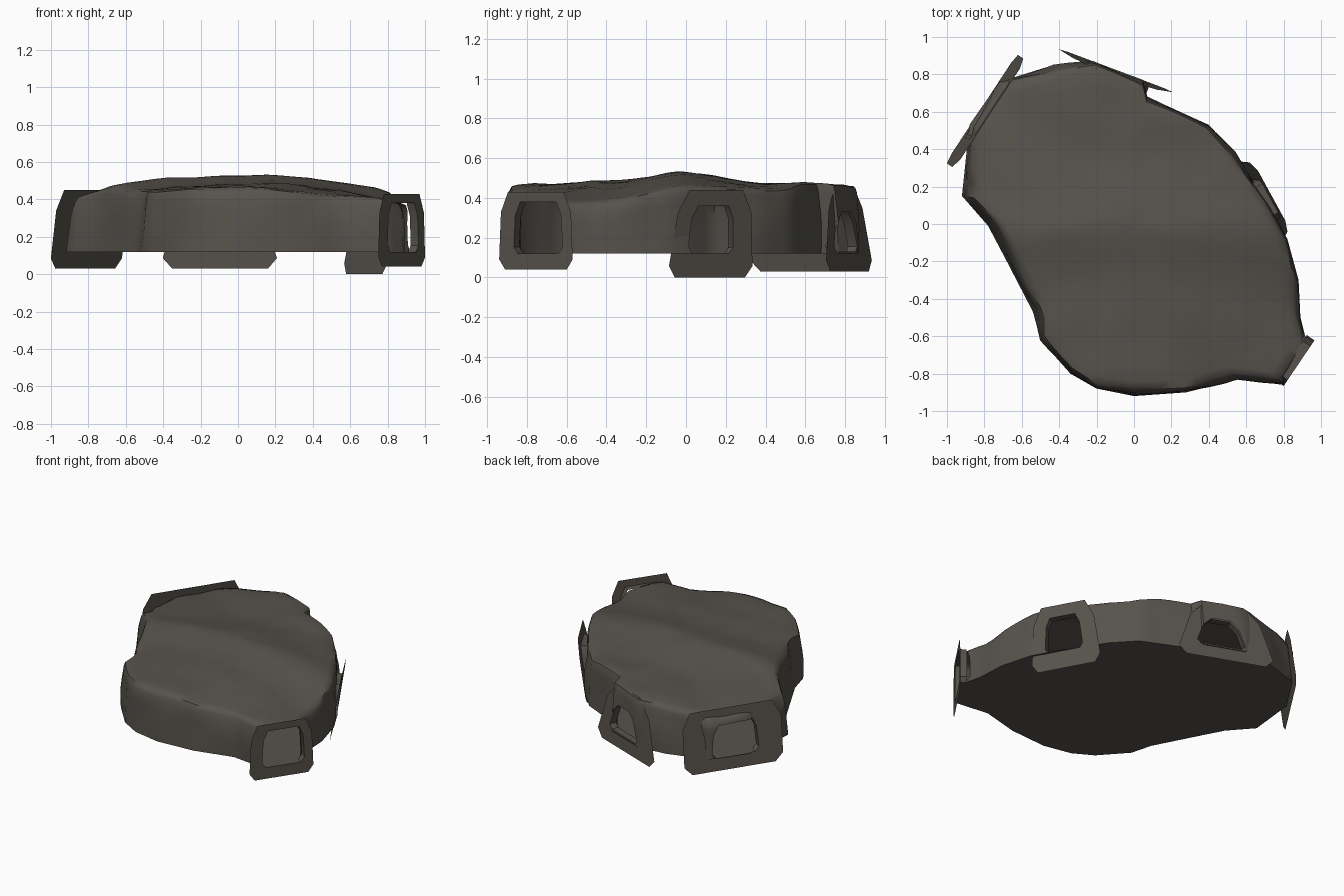
import bpy, bmesh, math
from mathutils import Vector, noise

if "Cube" in bpy.data.objects:
    bpy.data.objects.remove(bpy.data.objects["Cube"])

rock = bpy.data.materials.new("dark_rock")
rock.diffuse_color = (0.095, 0.086, 0.073, 1)
rock.use_nodes = True
rock.node_tree.nodes["Principled BSDF"].inputs["Base Color"].default_value = rock.diffuse_color
UP = Vector((0, 0, 1))
FLOOR = .12


def finish(bm, name, angle):
    me = bpy.data.meshes.new(name)
    bm.to_mesh(me)
    bm.free()
    ob = bpy.data.objects.new(name, me)
    bpy.context.collection.objects.link(ob)
    me.materials.append(rock)
    bpy.ops.object.select_all(action='DESELECT')
    ob.select_set(True)
    bpy.context.view_layer.objects.active = ob
    bpy.ops.object.shade_smooth_by_angle(angle=math.radians(angle))


def arch(u0, u1, z0, z1, taper):
    """Chamfered opening, narrower at the top."""
    c, d, t = (u1 - u0) * .08, (z1 - z0) * .13, (u1 - u0) * taper
    half = [(-c, z0), (0, z0 + d), (-t * .6, z1 - 2 * d), (-t - c, z1)]
    return [(u1 + o, z) for o, z in half] + [(u0 - o, z) for o, z in reversed(half)]


def roof(x, y):
    """Low roof with a ridge across the middle and rocky bumps."""
    bumps = noise.noise(Vector((x * 2.2, y * 3.2, 3))) * .018
    bumps += noise.noise(Vector((x * 6, y * 6, 8))) * .01
    ridge = .05 * math.exp(-((y + .03) / .22) ** 2)
    return .478 - .115 * x * x - .02 * y * y + ridge + bumps


def bridge(bm, loops):
    for l0, l1 in zip(loops, loops[1:]):
        for i in range(len(l0)):
            j = (i + 1) % len(l0)
            bm.faces.new((l0[i], l0[j], l1[j], l1[i]))


# Cavern footprint, counter-clockwise, split into short steps
OUTLINE = [(0, -.92), (.28, -.9), (.55, -.83), (.8, -.86), (.93, -.66), (.89, -.5), (.88, -.3),
           (.82, -.08), (.73, .09), (.61, .27), (.54, .38), (.4, .53), (.07, .68), (.05, .77),
           (-.22, .87), (-.43, .85), (-.72, .76), (-.88, .53), (-.92, .15), (-.78, -.01),
           (-.68, -.2), (-.54, -.47), (-.5, -.62), (-.34, -.8), (-.2, -.88)]
pts = []
for i, a in enumerate(OUTLINE):
    a, b = Vector(a), Vector(OUTLINE[(i + 1) % len(OUTLINE)])
    k = max(1, round((b - a).length / .07))
    pts += [a.lerp(b, m / k) for m in range(k)]

# Wall rings round over into the roof, then roof rings close in
rings_sf = [(.92 + .08 * max(0, math.cos(math.radians(15 * k))) ** .4,
             math.sin(math.radians(15 * k)) ** .7) for k in range(6)]
rings_sf += [(.92 * (1 - k / 10), 1) for k in range(10)]
shell = bmesh.new()
rings = []
for s, f in rings_sf:
    ring = []
    for p in pts:
        lean = .04 * f if p.x < -.5 and p.y < .3 else 0
        wobble = 0
        if f < 1:
            wobble = noise.noise(Vector((p.x * 4, p.y * 4, f * 2))) * .025 * min(1, f * 2)
        q = p * (s + wobble - lean)
        ring.append(shell.verts.new((q.x, q.y, FLOOR + (roof(q.x, q.y) - FLOOR) * f)))
    rings.append(ring)
bridge(shell, rings)
top = shell.verts.new((0, 0, roof(0, 0)))
for i in range(len(pts)):
    shell.faces.new((rings[-1][i], rings[-1][(i + 1) % len(pts)], top))

# Flat cavern floor
floor = bmesh.new()
edge = [floor.verts.new(v.co) for v in rings[0]]
low = floor.verts.new((0, 0, FLOOR))
for i in range(len(edge)):
    floor.faces.new((edge[(i + 1) % len(edge)], edge[i], low))
finish(floor, "cavern_floor", 50)
shell.normal_update()


def portal(name, a, b, lean, outer, inner):
    """Flat rim standing on the line a-b, with a doorway cut behind it."""
    A, B = Vector((*a, 0)), Vector((*b, 0))
    out = (B - A).cross(UP).normalized()

    def place(u, z):
        return A.lerp(B, u) + UP * z - out * (lean * z / .45)

    loop = [place(u, z) for u, z in arch(*inner)]
    mid = sum(loop, Vector()) / len(loop)

    # Cut the doorway out of the cavern wall
    sides = []
    for i, p in enumerate(loop):
        side = (loop[(i + 1) % len(loop)] - p).cross(out).normalized()
        sides.append((p, -side if side.dot(mid - p) > 0 else side))
    for p, side in sides:
        near = [f for f in shell.faces if (f.calc_center_median() - mid).length < .33
                and abs(f.normal.z) < .9]
        geom = near + list({e for f in near for e in f.edges}) + list({v for f in near for v in f.verts})
        bmesh.ops.bisect_plane(shell, geom=geom, plane_co=p, plane_no=side, dist=1e-5)
        shell.normal_update()
    hole = []
    for f in shell.faces:
        c = f.calc_center_median()
        if (c - mid).dot(out) > -.2 and abs(f.normal.z) < .9 \
                and all((c - p).dot(s) < .001 for p, s in sides):
            hole.append(f)
    bmesh.ops.delete(shell, geom=hole, context='FACES')

    # Flat rim with a short tunnel leading inwards
    bm = bmesh.new()
    bridge(bm, [[bm.verts.new(place(u, z)) for u, z in arch(*outer)],
                [bm.verts.new(p) for p in loop],
                [bm.verts.new(p - out * .05) for p in loop]])
    finish(bm, name, 30)


portal("front_right_portal", (.75, -.94), (1, -.57), 0, (0, 1, .04, .43, .04), (.2, .86, .12, .38, .05))
portal("right_portal", (.79, -.09), (.56, .33), -.07, (0, 1, 0, .44, .1), (.21, .75, .12, .36, .08))
portal("back_portal", (.21, .71), (-.4, .94), .03, (0, 1, .03, .46, .22), (.2, .7, .13, .33, .22))
portal("left_portal", (-.63, .91), (-1.01, .33), .06, (0, 1, .03, .45, 0), (.28, .76, .12, .35, .05))
finish(shell, "cavern_shell", 50)
